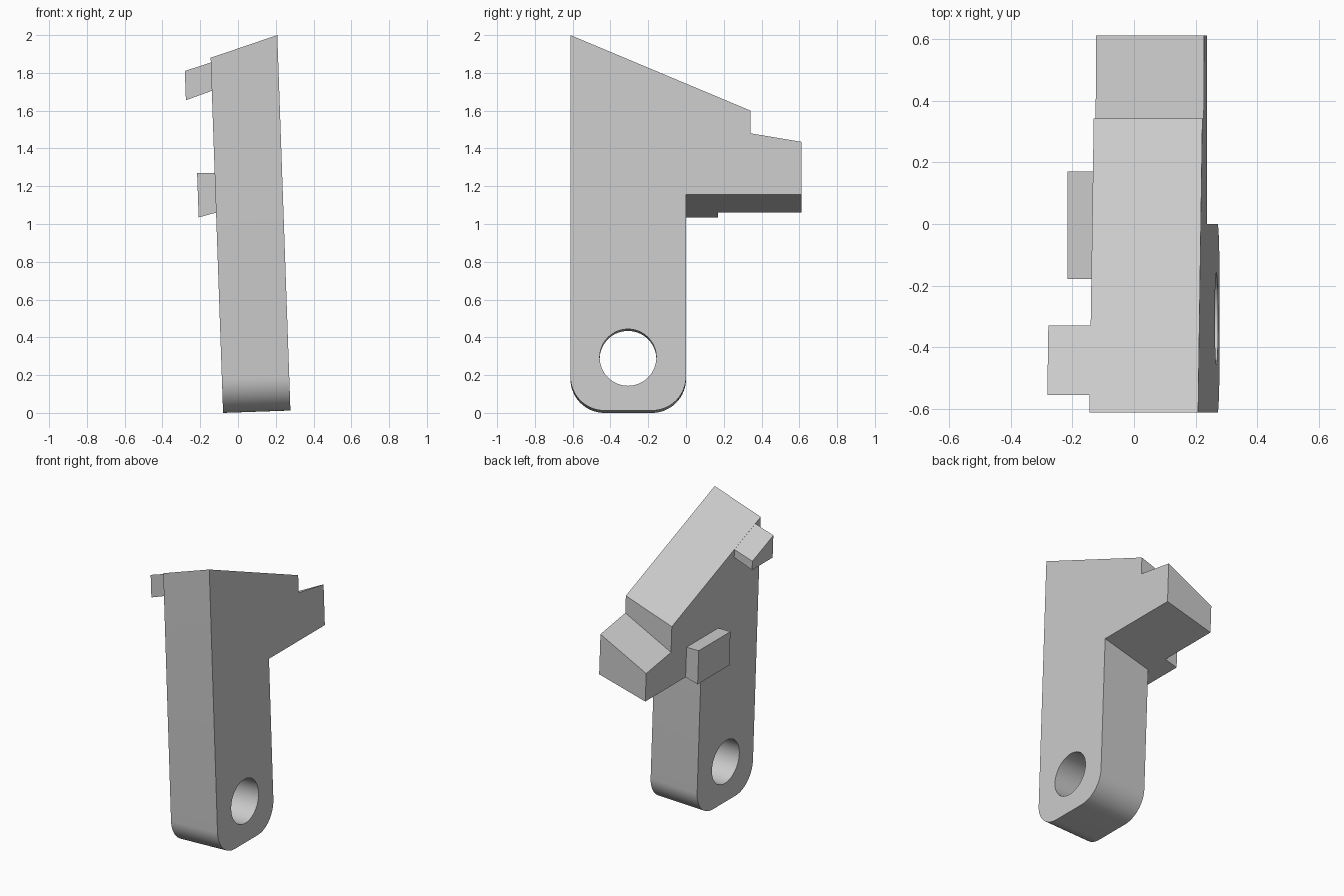
import bpy, bmesh, math
from mathutils import Vector

cube = bpy.data.objects.get("Cube")
if cube:
    bpy.data.objects.remove(cube, do_unlink=True)

TILT = 0.035            # sideways lean per unit of height
RIGHT, LEFT = 0.278, -0.079   # side planes of the body at ground level

grey = bpy.data.materials.new("plain_grey")
grey.use_nodes = True
colour = (0.6, 0.6, 0.6, 1)
grey.diffuse_color = colour
grey.node_tree.nodes["Principled BSDF"].inputs["Base Color"].default_value = colour


def prism(name, profile, right, left):
    """Join two leaning side outlines; profile rows are y, z on right, z on left."""
    bm = bmesh.new()
    a = [bm.verts.new((right - TILT * zr, y, zr)) for y, zr, zl in profile]
    b = [bm.verts.new((left - TILT * zl, y, zl)) for y, zr, zl in profile]
    bm.faces.new(a)
    bm.faces.new(b[::-1])
    for i in range(len(a)):
        j = (i + 1) % len(a)
        bm.faces.new((a[i], b[i], b[j], a[j]))
    bmesh.ops.recalc_face_normals(bm, faces=bm.faces)
    mesh = bpy.data.meshes.new(name)
    bm.to_mesh(mesh)
    bm.free()
    mesh.materials.append(grey)
    obj = bpy.data.objects.new(name, mesh)
    bpy.context.collection.objects.link(obj)
    return obj


def arc(cy, cz, r, start, end, steps=16):
    """Round corner or circle points, with the far side slightly lower."""
    pts = []
    for i in range(steps + 1):
        t = math.radians(start + (end - start) * i / steps)
        y, z = cy + r * math.cos(t), cz + r * math.sin(t)
        pts.append((y, z, z - 0.0125))
    return pts


# Main body: leg with rounded foot, sloping top and rear arm
r = 0.18
outline = arc(-0.612 + r, 0.0125 + r, r, 180, 270) + arc(-r, 0.0125 + r, r, 270, 360)
outline += [(0, 1.155, 1.06), (0.612, 1.155, 1.06), (0.612, 1.435, 1.256),
            (0.342, 1.48, 1.30), (0.342, 1.6, 1.48), (-0.612, 2.0, 1.88)]
body = prism("body", outline, RIGHT, LEFT)

# Pivot hole through the foot
cutter = prism("hole_cutter", arc(-0.307, 0.295, 0.15, 0, 360, 64)[:-1], RIGHT, LEFT)
centre = Vector((0.09, 0, 0))
for v in cutter.data.vertices:
    v.co.x = centre.x + (v.co.x - centre.x) * 1.3
cutter.hide_render = True
cut = body.modifiers.new("pivot_hole", 'BOOLEAN')
cut.operation = 'DIFFERENCE'
cut.solver = 'EXACT'
cut.object = cutter
bpy.ops.object.select_all(action='DESELECT')
bpy.context.view_layer.objects.active = body
body.select_set(True)
bpy.ops.object.modifier_apply(modifier=cut.name)
bpy.data.objects.remove(cutter, do_unlink=True)
bpy.ops.object.shade_smooth_by_angle(angle=math.radians(30))

# Side tabs, flush with the sloping top and with the arm underside
prism("upper_tab", [(-0.555, 1.705, 1.655), (-0.33, 1.705, 1.655),
                    (-0.33, 1.761, 1.716), (-0.555, 1.855, 1.81)], LEFT, -0.218)
prism("lower_tab", [(-0.178, 1.06, 1.035), (0.17, 1.06, 1.035),
                    (0.17, 1.27, 1.27), (-0.178, 1.27, 1.27)], LEFT, -0.172)
